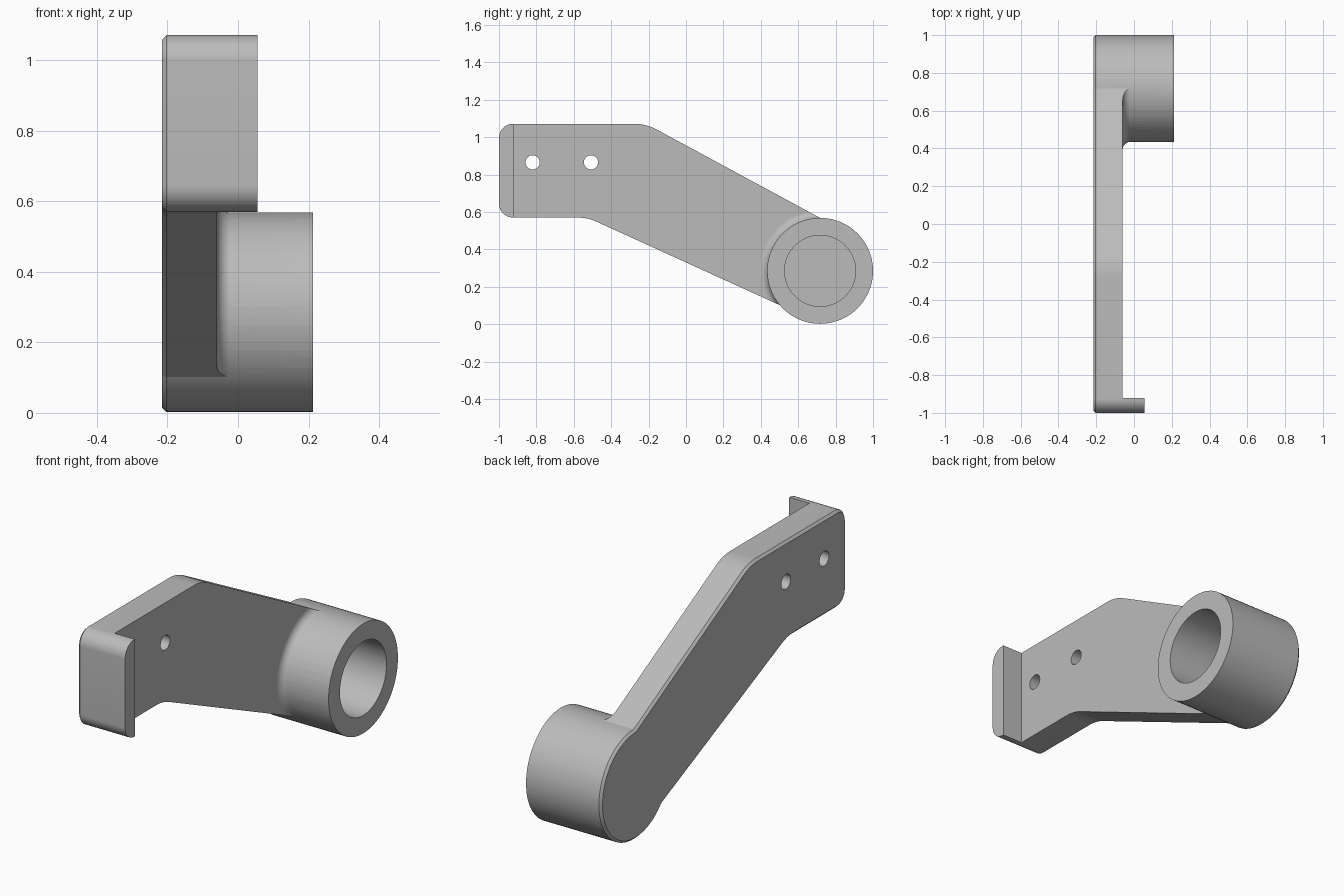
import bpy, bmesh, math
from mathutils import Vector, Matrix

cube = bpy.data.objects.get("Cube")
if cube:
    bpy.data.objects.remove(cube, do_unlink=True)

# Main dimensions
BACK, WEB, FLANGE, BOSS_END = -0.215, -0.06, 0.055, 0.213
BOSS_Y, BOSS_Z, BOSS_R, BORE_R = 0.717, 0.285, 0.283, 0.19
CHAMFER, FILLET, SIDES = 0.012, 0.04, 96

grey = bpy.data.materials.new("plain grey")
grey.use_nodes = True
grey.diffuse_color = (0.5, 0.5, 0.5, 1)
grey.node_tree.nodes["Principled BSDF"].inputs["Base Color"].default_value = (0.5, 0.5, 0.5, 1)


def finish(name, bm):
    bmesh.ops.recalc_face_normals(bm, faces=bm.faces)
    mesh = bpy.data.meshes.new(name)
    bm.to_mesh(mesh)
    bm.free()
    mesh.materials.append(grey)
    obj = bpy.data.objects.new(name, mesh)
    bpy.context.collection.objects.link(obj)
    return obj


def rounded(corners, steps=12):
    """Round each (y, z, radius) corner of a closed outline."""
    out = []
    for i, (y, z, r) in enumerate(corners):
        p = Vector((y, z))
        if r == 0:
            out.append(p)
            continue
        a = (Vector(corners[i - 1][:2]) - p).normalized()
        b = (Vector(corners[(i + 1) % len(corners)][:2]) - p).normalized()
        half = a.angle(b) / 2
        centre = p + (a + b).normalized() * r / math.sin(half)
        start = p + a * r / math.tan(half) - centre
        end = p + b * r / math.tan(half) - centre
        turn = math.atan2(start.x * end.y - start.y * end.x, start.dot(end))
        out += [centre + Matrix.Rotation(turn * k / steps, 2) @ start
                for k in range(steps + 1)]
    return out


def prism(name, outline, x0, x1, chamfer):
    bm = bmesh.new()
    face = bm.faces.new([bm.verts.new((x0, p.x, p.y)) for p in outline])
    new = bmesh.ops.extrude_face_region(bm, geom=[face], use_keep_orig=True)["geom"]
    bmesh.ops.translate(bm, vec=(x1 - x0, 0, 0),
                        verts=[v for v in new if isinstance(v, bmesh.types.BMVert)])
    bmesh.ops.recalc_face_normals(bm, faces=bm.faces)
    rim = [e for e in bm.edges if all(abs(v.co.x - x0) < 1e-5 for v in e.verts)]
    bmesh.ops.bevel(bm, geom=rim, offset=chamfer, segments=1, affect='EDGES')
    return finish(name, bm)


def lathe(name, profile, y, z, sides=SIDES):
    """Turn an (x, radius) profile around an axis along x."""
    bm = bmesh.new()
    rings = [[bm.verts.new((x, y + r * math.cos(math.tau * k / sides),
                            z + r * math.sin(math.tau * k / sides)))
              for k in range(sides)] for x, r in profile]
    for a, b in zip(rings, rings[1:]):
        for k in range(sides):
            n = (k + 1) % sides
            bm.faces.new((a[k], a[n], b[n], b[k]))
    bm.faces.new(rings[0])
    bm.faces.new(rings[-1])
    return finish(name, bm)


def boolean(target, tool, operation):
    mod = target.modifiers.new("join", 'BOOLEAN')
    mod.object, mod.operation, mod.solver = tool, operation, 'EXACT'
    bpy.context.view_layer.update()
    mesh = bpy.data.meshes.new_from_object(
        target.evaluated_get(bpy.context.evaluated_depsgraph_get()))
    target.modifiers.clear()
    target.data = mesh
    bpy.data.objects.remove(tool, do_unlink=True)


# Bent arm, first as deep as the end flange
outline = rounded([
    (-1, 0.57, 0.075), (-0.527, 0.57, 0.25), (0.56, 0.075, 0),
    (0.717, 0.285, 0), (0.78, 0.534, 0), (-0.213, 1.071, 0.25), (-1, 1.071, 0.075)])
bracket = prism("bracket_arm", outline, BACK, FLANGE, CHAMFER)

# Pocket that thins the arm, leaving the flange and a fillet round the boss
bm = bmesh.new()
bmesh.ops.create_cube(bm, size=1, matrix=Matrix.Translation((WEB + 0.5, 0.58, 0.5))
                      @ Matrix.Diagonal((1, 3, 3, 1)))
pocket = finish("pocket_cutter", bm)
pocket.hide_render = True
for v in pocket.data.vertices:
    v.co.y = max(v.co.y, -0.922)
arc = [(WEB + FILLET * (1 - math.cos(t)), BOSS_R - 0.0005 + FILLET * (1 - math.sin(t)))
       for t in (math.pi / 2 * k / 8 for k in range(9))]
flare = lathe("boss_fillet", [(BACK, BOSS_R + FILLET), (WEB - 0.01, BOSS_R + FILLET)]
              + arc + [(BOSS_END - 0.05, BOSS_R - 0.0005)], BOSS_Y, BOSS_Z)
boolean(pocket, flare, 'DIFFERENCE')
boolean(bracket, pocket, 'DIFFERENCE')

# Round boss with a chamfered back rim
boss = lathe("boss", [(BACK, BOSS_R - CHAMFER), (BACK + CHAMFER, BOSS_R),
                      (BOSS_END, BOSS_R)], BOSS_Y, BOSS_Z)
boolean(bracket, boss, 'UNION')

# Blind bore and two screw holes
bore = lathe("bore_cutter", [(-0.15, BORE_R), (1, BORE_R)], BOSS_Y, BOSS_Z)
boolean(bracket, bore, 'DIFFERENCE')
for y in (-0.82, -0.508):
    hole = lathe("hole_cutter", [(-1, 0.038), (1, 0.038)], y, 0.865, 32)
    boolean(bracket, hole, 'DIFFERENCE')

# Smooth curved walls, crisp edges
bpy.ops.object.select_all(action='DESELECT')
bracket.select_set(True)
bpy.context.view_layer.objects.active = bracket
bpy.ops.object.shade_smooth_by_angle(angle=math.radians(25))
